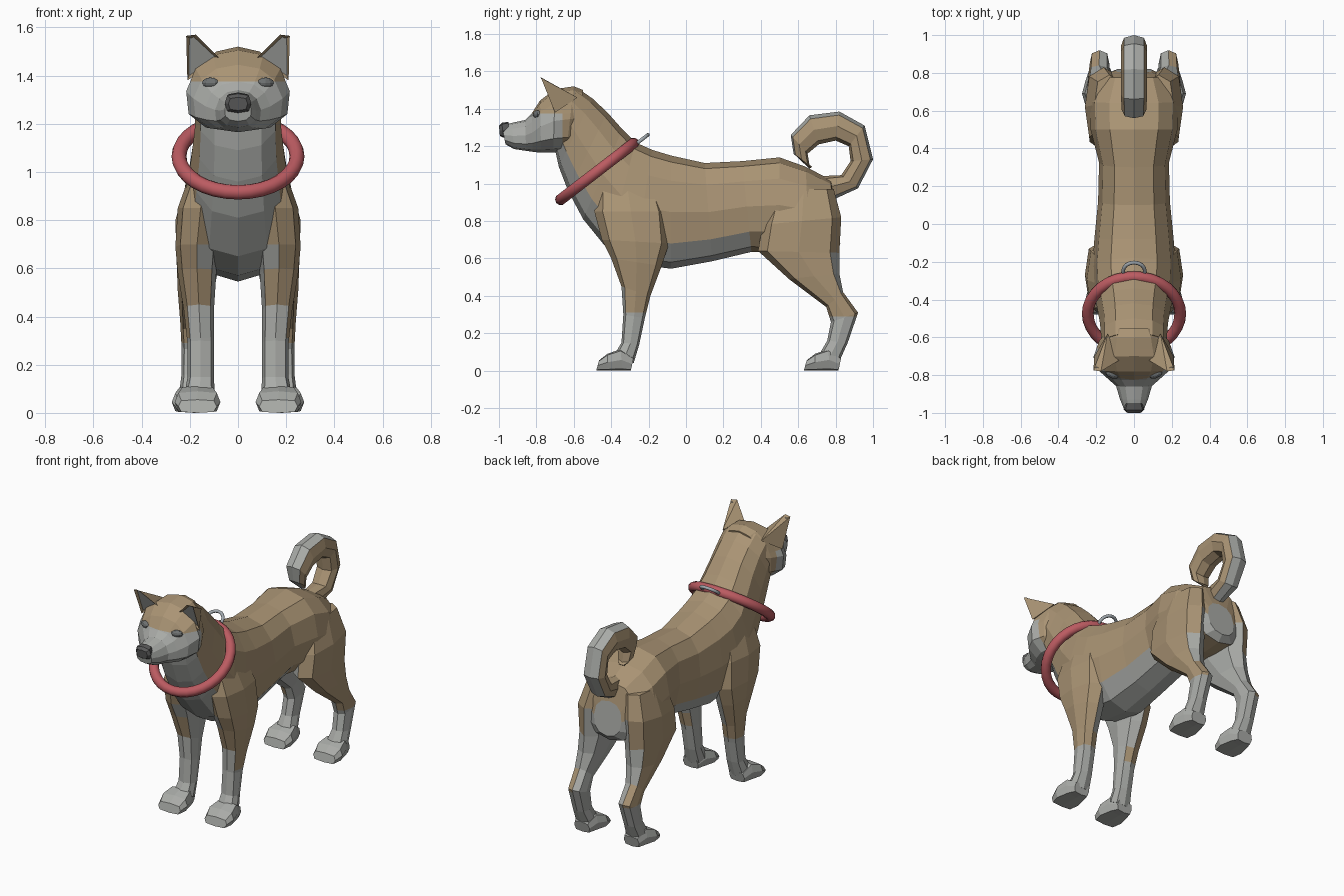
import bpy, bmesh, math
from mathutils import Vector

if "Cube" in bpy.data.objects:
    bpy.data.objects.remove(bpy.data.objects["Cube"])


def material(name, rgb):
    m = bpy.data.materials.new(name)
    m.diffuse_color = (*rgb, 1)
    m.use_nodes = True
    m.node_tree.nodes["Principled BSDF"].inputs["Base Color"].default_value = m.diffuse_color
    return m


TAN = material("tan fur", (0.40, 0.295, 0.175))
PALE = material("pale fur", (0.40, 0.41, 0.39))
RED = material("red collar", (0.50, 0.105, 0.12))
DARK = material("dark nose", (0.10, 0.10, 0.10))
EYE = material("grey eye", (0.16, 0.17, 0.17))
STEEL = material("steel", (0.36, 0.40, 0.43))


def finish(name, bm, mats, mirror=False):
    bmesh.ops.recalc_face_normals(bm, faces=bm.faces)
    me = bpy.data.meshes.new(name)
    bm.to_mesh(me)
    bm.free()
    for m in mats:
        me.materials.append(m)
    ob = bpy.data.objects.new(name, me)
    bpy.context.collection.objects.link(ob)
    if mirror:
        ob.modifiers.new("mirror", 'MIRROR').use_clip = False
    return ob


def loft(name, rings, n=12, power=0.85, bias=0.0, mats=(TAN, PALE), rule=None,
         cuts=(), mirror=False):
    """Skin rings given as (y, z) start, (y, z) end, inner x, outer x.
    rule(centre, normal, around) picks the material; cuts are colour-line planes."""
    bm = bmesh.new()
    tag = bm.faces.layers.float.new("around")
    loops = []
    for (y0, z0), (y1, z1), xa, xb in rings:
        loop = []
        for k in range(n):
            a = 2 * math.pi * k / n
            c, s = math.cos(a), math.sin(a)
            t = math.copysign(abs(c) ** power, c)
            u = math.copysign(abs(s) ** power, s) * (1 - bias * t)
            loop.append(bm.verts.new(((xa + xb) / 2 + u * (xb - xa) / 2,
                                      (y0 + y1) / 2 + t * (y0 - y1) / 2,
                                      (z0 + z1) / 2 + t * (z0 - z1) / 2)))
        loops.append(loop)
    for A, B in zip(loops, loops[1:]):
        for k in range(n):
            j = (k + 1) % n
            f = bm.faces.new((A[k], A[j], B[j], B[k]))
            f[tag] = math.cos(2 * math.pi * (k + 0.5) / n)
    for loop in (loops[0], loops[-1]):
        bm.faces.new(loop)
    for co, no in cuts:
        bmesh.ops.bisect_plane(bm, geom=bm.verts[:] + bm.edges[:] + bm.faces[:],
                               plane_co=co, plane_no=no)
    bmesh.ops.recalc_face_normals(bm, faces=bm.faces)
    if rule:
        for f in bm.faces:
            f.material_index = int(rule(f.calc_center_median(), f.normal, f[tag]))
    return finish(name, bm, mats, mirror)


def sym(top, bottom, w):
    return top, bottom, -w, w


# Torso and neck, from rump to throat
loft("torso", [sym(*r) for r in (
    ((0.80, 0.90), (0.825, 0.68), 0.10), ((0.775, 1.02), (0.79, 0.64), 0.18),
    ((0.64, 1.09), (0.66, 0.63), 0.235), ((0.50, 1.14), (0.50, 0.63), 0.23),
    ((0.30, 1.12), (0.35, 0.635), 0.185), ((0.10, 1.11), (0.14, 0.585), 0.19),
    ((-0.08, 1.15), (-0.08, 0.545), 0.21), ((-0.18, 1.18), (-0.28, 0.57), 0.22),
    ((-0.27, 1.22), (-0.42, 0.65), 0.215), ((-0.34, 1.29), (-0.55, 0.81), 0.195),
    ((-0.42, 1.38), (-0.63, 0.96), 0.18), ((-0.50, 1.455), (-0.68, 1.09), 0.175),
    ((-0.58, 1.51), (-0.70, 1.18), 0.175))],
    rule=lambda c, n, a: c.y > 0.80 or (a < -0.5 and c.y < 0.4))

# Head and muzzle, with the pale mask below brow height
loft("head", [sym(*r) for r in (
    ((-0.55, 1.50), (-0.60, 1.20), 0.15), ((-0.60, 1.52), (-0.64, 1.17), 0.185),
    ((-0.70, 1.505), (-0.71, 1.165), 0.215), ((-0.78, 1.445), (-0.775, 1.165), 0.185),
    ((-0.825, 1.375), (-0.82, 1.17), 0.135), ((-0.86, 1.34), (-0.855, 1.175), 0.095),
    ((-0.93, 1.325), (-0.92, 1.185), 0.075), ((-0.985, 1.31), (-0.965, 1.21), 0.055))],
    bias=0.14, cuts=(((0, 0, 1.375), (0, 0, 1)), ((0, -0.66, 0), (0, 1, 0))),
    rule=lambda c, n, a: c.y < -0.66 and c.z < 1.375)

# Nose
loft("nose", [sym(*r) for r in (
    ((-0.95, 1.33), (-0.95, 1.26), 0.045), ((-0.985, 1.325), (-0.975, 1.245), 0.055),
    ((-1.0, 1.31), (-0.995, 1.255), 0.04))], n=8, power=0.6, mats=(DARK,))

# Legs
loft("front_leg", (
    ((-0.48, 0.98), (-0.15, 1.0), 0.05, 0.20), ((-0.49, 0.85), (-0.10, 0.85), 0.06, 0.25),
    ((-0.45, 0.70), (-0.09, 0.68), 0.08, 0.26), ((-0.40, 0.60), (-0.13, 0.56), 0.09, 0.25),
    ((-0.345, 0.45), (-0.19, 0.40), 0.10, 0.225), ((-0.335, 0.30), (-0.22, 0.28), 0.10, 0.21),
    ((-0.345, 0.15), (-0.25, 0.14), 0.10, 0.21), ((-0.38, 0.09), (-0.28, 0.04), 0.095, 0.225)),
    n=8, power=0.75, cuts=(((0, 0, 0.31), (0, 0, 1)),), mirror=True,
    rule=lambda c, n, a: c.z < 0.31 or (n.x < -0.4 and c.z < 0.75) or (n.y < -0.7 and c.z < 0.5))
loft("hind_leg", (
    ((0.47, 0.97), (0.79, 0.97), 0.05, 0.21), ((0.41, 0.78), (0.83, 0.82), 0.06, 0.26),
    ((0.385, 0.64), (0.82, 0.63), 0.075, 0.255), ((0.55, 0.49), (0.82, 0.52), 0.10, 0.25),
    ((0.75, 0.34), (0.84, 0.42), 0.13, 0.24), ((0.775, 0.26), (0.92, 0.31), 0.13, 0.235),
    ((0.755, 0.16), (0.865, 0.15), 0.135, 0.235), ((0.72, 0.10), (0.82, 0.05), 0.12, 0.245)),
    n=8, power=0.75, cuts=(((0, 0, 0.29), (0, 0, 1)),), mirror=True,
    rule=lambda c, n, a: c.z < 0.29 or (n.x < -0.3 and c.z < 0.8) or (n.y > 0.75 and 0.42 < c.z < 0.6))

# Paws
for name, y, x in (("front_paw", -0.48, 0.168), ("hind_paw", 0.63, 0.18)):
    loft(name, [((y + a, h), (y + b, 0), x - w, x + w) for a, b, h, w in (
        (0.20, 0.185, 0.07, 0.055), (0.13, 0.14, 0.115, 0.075),
        (0.06, 0.06, 0.09, 0.095), (0.015, 0.0, 0.055, 0.08))],
        n=8, power=0.5, mats=(PALE,), mirror=True)

# Curled tail, pale on its outer side
loft("tail", [sym(*r) for r in (
    ((0.80, 0.92), (0.72, 1.04), 0.05), ((0.92, 0.975), (0.83, 1.045), 0.065),
    ((1.0, 1.13), (0.88, 1.12), 0.07), ((0.955, 1.31), (0.87, 1.20), 0.07),
    ((0.82, 1.385), (0.80, 1.23), 0.07), ((0.66, 1.365), (0.71, 1.21), 0.07),
    ((0.56, 1.26), (0.65, 1.16), 0.065), ((0.575, 1.16), (0.66, 1.10), 0.05),
    ((0.66, 1.08), (0.675, 1.09), 0.02))], n=8, power=0.8,
    rule=lambda c, n, a: a > 0.7)

# Ears: tan wedge with an inset pale opening
bm = bmesh.new()
tip, tip2, inner, outer, back = [bm.verts.new(p) for p in (
    (0.215, -0.775, 1.565), (0.175, -0.78, 1.57), (0.075, -0.72, 1.47),
    (0.21, -0.70, 1.38), (0.14, -0.58, 1.46))]
opening = bm.faces.new((tip, tip2, inner, outer))
for f in ((tip2, tip, back), (tip2, back, inner), (tip, outer, back), (inner, back, outer)):
    bm.faces.new(f)
bmesh.ops.recalc_face_normals(bm, faces=bm.faces)
bmesh.ops.inset_region(bm, faces=[opening], thickness=0.018, depth=-0.012)
opening.material_index = 1
finish("ear", bm, (TAN, PALE), mirror=True)

# Eyes
bm = bmesh.new()
bmesh.ops.create_uvsphere(bm, u_segments=10, v_segments=6, radius=1)
for v in bm.verts:
    v.co = Vector((0.115 + 0.036 * v.co.x, -0.795 + 0.022 * v.co.y + 0.25 * 0.036 * v.co.x,
                   1.37 + 0.022 * v.co.z))
finish("eye", bm, (EYE,), mirror=True)


# Collar and its small lead ring
def ring(name, loc, tilt, radius, tube, mat, segs):
    bpy.ops.mesh.primitive_torus_add(location=loc, rotation=(tilt, 0, 0), major_radius=radius,
                                     minor_radius=tube, major_segments=segs, minor_segments=10)
    ob = bpy.context.object
    ob.name = name
    ob.data.materials.append(mat)
    bpy.ops.object.shade_smooth_by_angle(angle=math.radians(50))


ring("collar", (0, -0.475, 1.065), math.radians(37.6), 0.245, 0.031, RED, 32)
ring("lead_ring", (0, -0.25, 1.225), math.radians(37.6), 0.058, 0.01, STEEL, 16)
